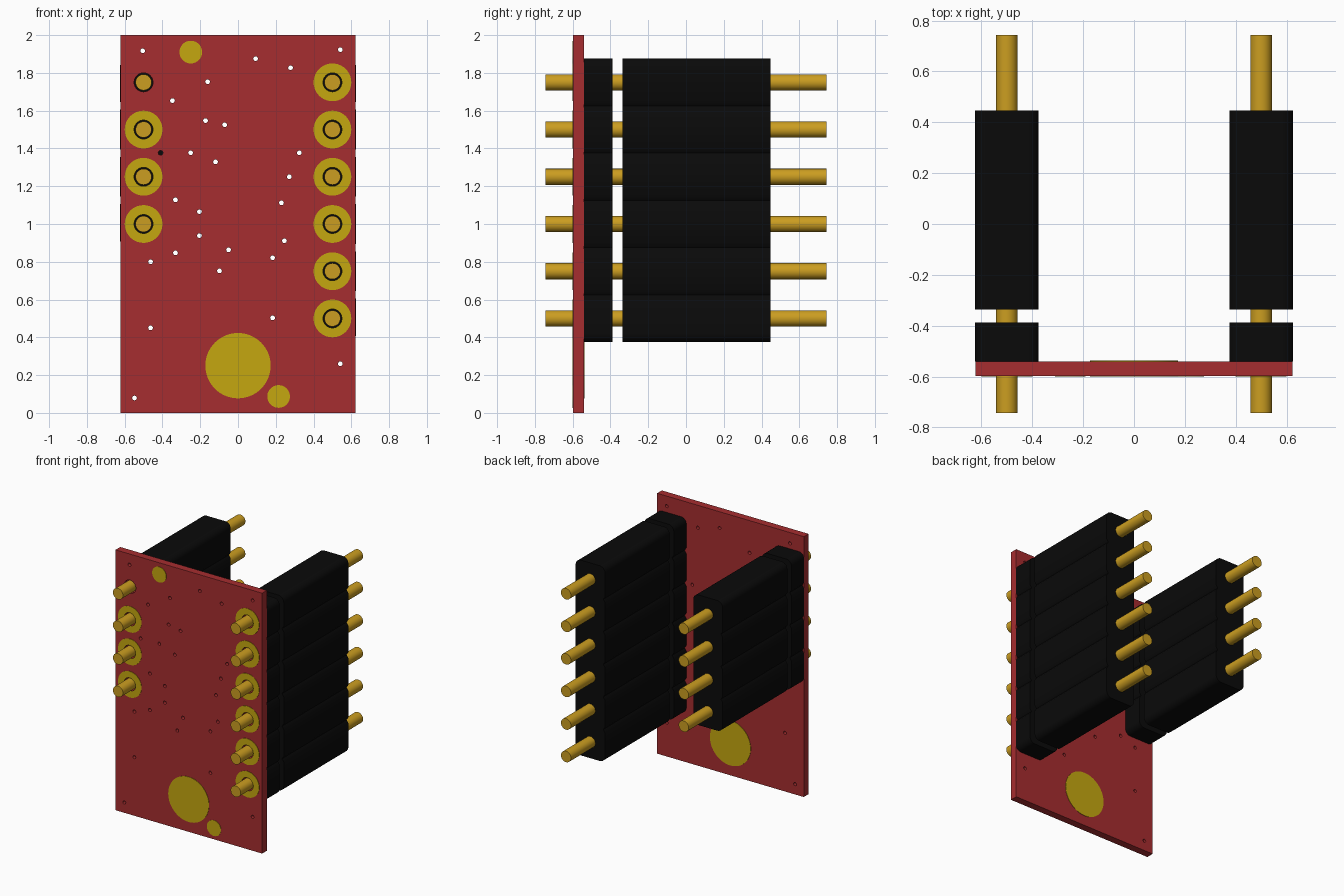
import bpy, bmesh, math

if "Cube" in bpy.data.objects:
    bpy.data.objects.remove(bpy.data.objects["Cube"])


def material(name, rgb, rough=0.5):
    m = bpy.data.materials.new(name)
    m.use_nodes = True
    m.diffuse_color = (*rgb, 1)
    bsdf = m.node_tree.nodes["Principled BSDF"]
    bsdf.inputs["Base Color"].default_value = (*rgb, 1)
    bsdf.inputs["Roughness"].default_value = rough
    return m


RED = material("board red", (0.38, 0.026, 0.029))
PAD = material("pad yellow", (0.56, 0.39, 0.005))
GOLD = material("pin gold", (0.60, 0.34, 0.015))
BLACK = material("housing black", (0.003, 0.003, 0.003))


def circle(x, z, r, n=40):
    return [(x + r * math.cos(2 * math.pi * i / n),
             z + r * math.sin(2 * math.pi * i / n)) for i in range(n)]


def plate(name, outlines, y0, y1, mat):
    """Extrude x-z outlines from y0 to y1; inner outlines become holes."""
    cu = bpy.data.curves.new(name + " outline", 'CURVE')
    cu.dimensions = '2D'
    cu.fill_mode = 'BOTH'
    cu.extrude = (y1 - y0) / 2
    for pts in outlines:
        sp = cu.splines.new('POLY')
        sp.points.add(len(pts) - 1)
        for p, (x, z) in zip(sp.points, pts):
            p.co = (x, z, 0, 1)
        sp.use_cyclic_u = True
    tmp = bpy.data.objects.new(name + " outline", cu)
    bpy.context.collection.objects.link(tmp)
    dg = bpy.context.evaluated_depsgraph_get()
    me = bpy.data.meshes.new_from_object(tmp.evaluated_get(dg))
    bpy.data.objects.remove(tmp)
    bpy.data.curves.remove(cu)

    # stand the plate upright and weld its caps to its rim
    bm = bmesh.new()
    bm.from_mesh(me)
    for v in bm.verts:
        x, z, d = v.co
        v.co = (x, (y0 + y1) / 2 - d, z)
    bmesh.ops.remove_doubles(bm, verts=bm.verts, dist=1e-5)
    bmesh.ops.recalc_face_normals(bm, faces=bm.faces)
    bm.to_mesh(me)
    bm.free()
    me.name = name
    me.materials.clear()
    me.materials.append(mat)
    ob = bpy.data.objects.new(name, me)
    bpy.context.collection.objects.link(ob)
    bpy.ops.object.select_all(action='DESELECT')
    ob.select_set(True)
    bpy.context.view_layer.objects.active = ob
    bpy.ops.object.shade_smooth_by_angle(angle=math.radians(40))
    return ob


PITCH, PIN_R, HOLE_R = 0.25, 0.0425, 0.05
BOARD_FRONT, BOARD_BACK = -0.597, -0.54
rows = {"left": (0.5, [0.5 + PITCH * i for i in range(6)]),
        "right": (-0.5, [1.0 + PITCH * i for i in range(4)])}
pin_spots = [(x, z) for x, zs in rows.values() for z in zs]

# Circuit board with small drilled holes and pin holes
vias = [(-.505, 1.917), (.542, 1.923), (.093, 1.875), (.278, 1.827),
        (-.161, 1.753), (-.347, 1.653), (-.172, 1.547), (-.071, 1.525),
        (-.251, 1.377), (-.41, 1.377), (-.119, 1.329), (.325, 1.377),
        (.272, 1.25), (-.331, 1.128), (.23, 1.112), (-.204, 1.065),
        (-.204, .938), (.246, .911), (-.05, .863), (-.331, .847),
        (.183, .821), (-.463, .8), (-.098, .752), (-.463, .45),
        (.183, .503), (.542, .26), (-.548, .079)]
W = 0.623
plate("circuit_board",
      [[(-W, 0), (W, 0), (W, 2), (-W, 2)]]
      + [circle(x, z, 0.0125, 16) for x, z in vias]
      + [circle(x, z, HOLE_R) for x, z in pin_spots],
      BOARD_FRONT, BOARD_BACK, RED)

# Ring pads around the pins; the top right pin has none
for i, (x, z) in enumerate(pin_spots):
    if (x, z) != (-0.5, 1.75):
        plate(f"ring_pad_{i + 1}", [circle(x, z, 0.1), circle(x, z, HOLE_R)],
              BOARD_FRONT - 0.003, BOARD_FRONT, PAD)

# Round contact pads
for name, x, z, r in (("upper_round_pad", -0.25, 1.91, 0.06),
                      ("lower_round_pad", 0.215, 0.087, 0.06),
                      ("large_round_pad_front", 0, 0.25, 0.173)):
    plate(name, [circle(x, z, r, 64)], BOARD_FRONT - 0.003, BOARD_FRONT, PAD)
plate("large_round_pad_back", [circle(0, 0.25, 0.173, 64)],
      BOARD_BACK, BOARD_BACK + 0.003, PAD)


def housing_outline(cx, zs):
    """Rounded strip with a shallow notch between neighbouring pins."""
    h, r, n = PITCH / 2, 0.045, 6
    low, high = zs[0] - h, zs[-1] + h
    arc = [(h - r + r * math.cos(a), r * math.sin(a))
           for a in [math.pi / 2 * i / n for i in range(n + 1)]]
    side = [(x, low + r - s) for x, s in reversed(arc)]
    for z in zs[:-1]:
        side += [(h, z + h - 0.022), (h - 0.015, z + h), (h, z + h + 0.022)]
    side += [(x, high - r + s) for x, s in arc]
    return ([(cx + x, z) for x, z in side]
            + [(cx - x, z) for x, z in reversed(side)])


# Header bases, sockets and pins
for side, (x, zs) in rows.items():
    outline = housing_outline(x, zs)
    plate(f"{side}_header_base", [outline], BOARD_BACK, -0.388, BLACK)
    plate(f"{side}_socket", [outline], -0.337, 0.447, BLACK)
    for i, z in enumerate(zs):
        plate(f"{side}_pin_{i + 1}", [circle(x, z, PIN_R, 32)],
              -0.743, 0.743, GOLD)
